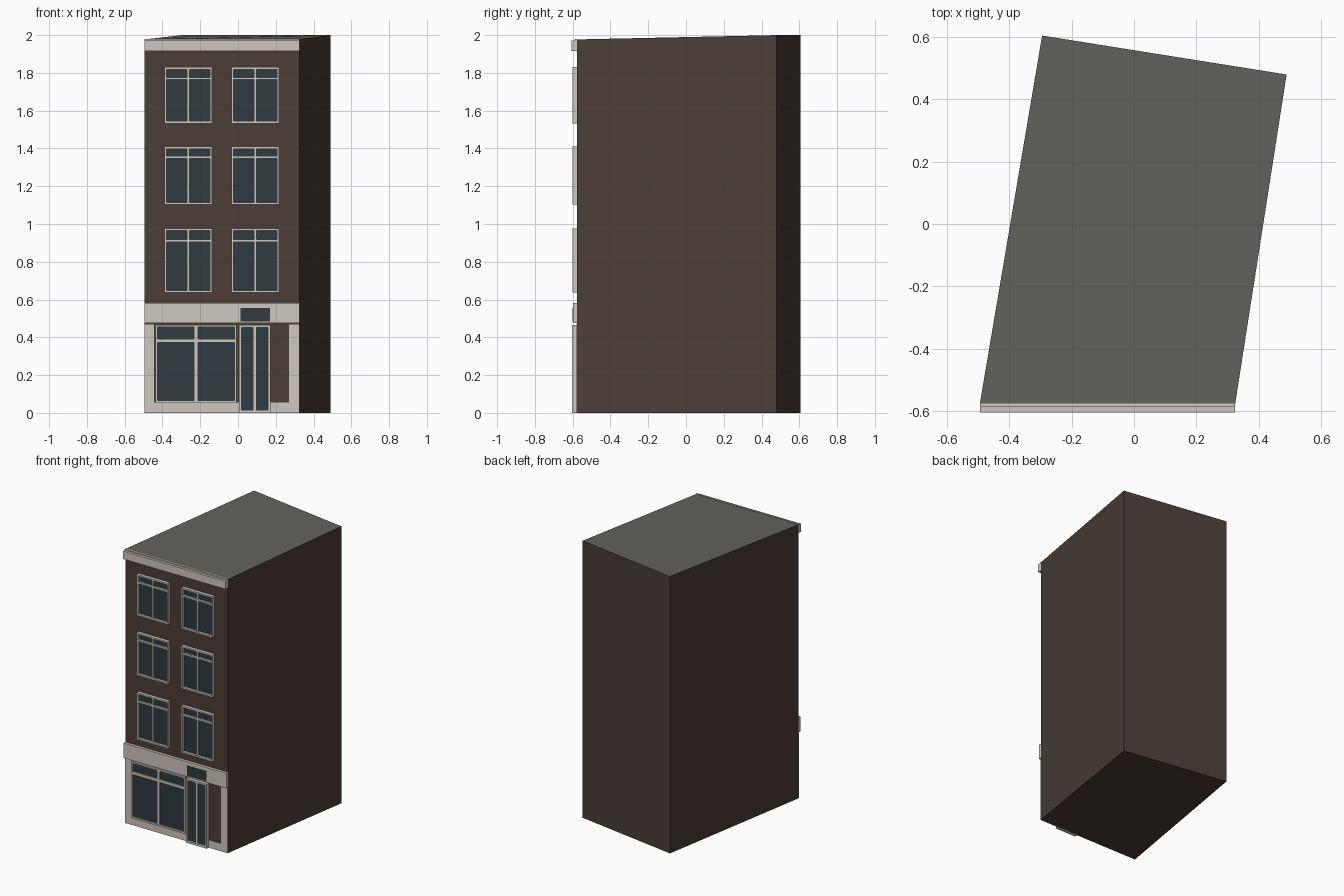
import bpy, bmesh

if "Cube" in bpy.data.objects:
    bpy.data.objects.remove(bpy.data.objects["Cube"])

def material(name, rgb):
    m = bpy.data.materials.new(name)
    m.diffuse_color = (*rgb, 1)
    m.use_nodes = True
    m.node_tree.nodes["Principled BSDF"].inputs["Base Color"].default_value = m.diffuse_color
    return m

BRICK = material("dark brown brick", (0.070, 0.047, 0.037))
STONE = material("cream trim", (0.62, 0.58, 0.51))
GLASS = material("dark blue glass", (0.028, 0.043, 0.053))
ROOF = material("grey roof", (0.122, 0.125, 0.112))

WALL = -0.577   # front wall plane
LEFT, RIGHT = -0.495, 0.325

def make_object(name, bm, *mats):
    bmesh.ops.recalc_face_normals(bm, faces=bm.faces)
    me = bpy.data.meshes.new(name)
    bm.to_mesh(me)
    bm.free()
    for m in mats:
        me.materials.append(m)
    ob = bpy.data.objects.new(name, me)
    bpy.context.collection.objects.link(ob)
    return ob

def add_box(bm, x0, x1, z0, z1, front, back=WALL):
    """Axis-aligned block reaching from the wall out to 'front'."""
    vs = bmesh.ops.create_cube(bm, size=1)["verts"]
    for v in vs:
        v.co = (x1 if v.co.x > 0 else x0,
                back if v.co.y > 0 else front,
                z1 if v.co.z > 0 else z0)

def boxes(name, mat, items):
    bm = bmesh.new()
    for it in items:
        add_box(bm, *it)
    return make_object(name, bm, mat)

def window(name, x0, x1, z0, z1, transom, t, bar, front, glass_front, sill=None):
    """Frame with a centre mullion and a transom bar, plus a glass pane."""
    sill = sill or t
    xm = (x0 + x1) / 2
    parts = [(x0, x0 + t, z0, z1, front), (x1 - t, x1, z0, z1, front),
             (x0 + t, x1 - t, z0, z0 + sill, front),
             (x0 + t, x1 - t, z1 - t, z1, front),
             (xm - bar / 2, xm + bar / 2, z0 + sill, z1 - t, front + 0.002)]
    if transom:
        for a, b in ((x0 + t, xm - bar / 2), (xm + bar / 2, x1 - t)):
            parts.append((a, b, transom - bar / 2, transom + bar / 2, front + 0.002))
    boxes(name + "_frame", STONE, parts)
    boxes(name + "_glass", GLASS,
          [(x0 + t / 2, x1 - t / 2, z0 + sill / 2, z1 - t / 2, glass_front)])

# main block: skewed footprint with a gently rising roof
footprint = [(LEFT, WALL, 1.977), (RIGHT, WALL, 1.977),
             (0.49, 0.48, 2.0), (-0.295, 0.605, 2.0)]
bm = bmesh.new()
low = [bm.verts.new((x, y, 0)) for x, y, z in footprint]
top = [bm.verts.new(p) for p in footprint]
bm.faces.new(low[::-1])
bm.faces.new(top).material_index = 1
for i in range(4):
    j = (i + 1) % 4
    bm.faces.new((low[i], low[j], top[j], top[i]))
make_object("building_block", bm, BRICK, ROOF)

# cornice and shop fascia
boxes("cornice", STONE, [(LEFT, RIGHT, 1.915, 1.972, -0.605),
                         (LEFT, RIGHT, 1.972, 1.98, -0.587)])
boxes("shop_fascia", STONE, [(LEFT, RIGHT, 0.475, 0.583, -0.598)])

# upper windows: three rows, two columns
for row, (z0, z1, tr) in enumerate([(0.638, 0.977, 0.911),
                                    (1.102, 1.409, 1.353),
                                    (1.533, 1.83, 1.77)]):
    for col, x0 in enumerate((-0.39, -0.034)):
        window(f"window_{row + 1}_{col + 1}", x0, x0 + 0.252, z0, z1, tr,
               0.011, 0.012, -0.6, -0.583)

# shopfront surround: thin cream facing around the openings
F = WALL - 0.005
boxes("shop_surround", STONE, [(LEFT, -0.444, 0, 0.467, F),
                               (-0.444, 0.005, 0, 0.055, F),
                               (0.172, 0.27, 0, 0.055, F),
                               (0.27, RIGHT, 0, 0.467, F)])

# shop window and double door
window("shop_window", -0.438, -0.008, 0.055, 0.465, 0.382, 0.011, 0.02, -0.595, -0.583)
window("door", 0.006, 0.172, 0.0, 0.465, None, 0.013, 0.018, -0.603, -0.59, 0.016)

# light panel above the door
boxes("door_fanlight", GLASS, [(0.014, 0.169, 0.484, 0.556, -0.601, -0.597)])
